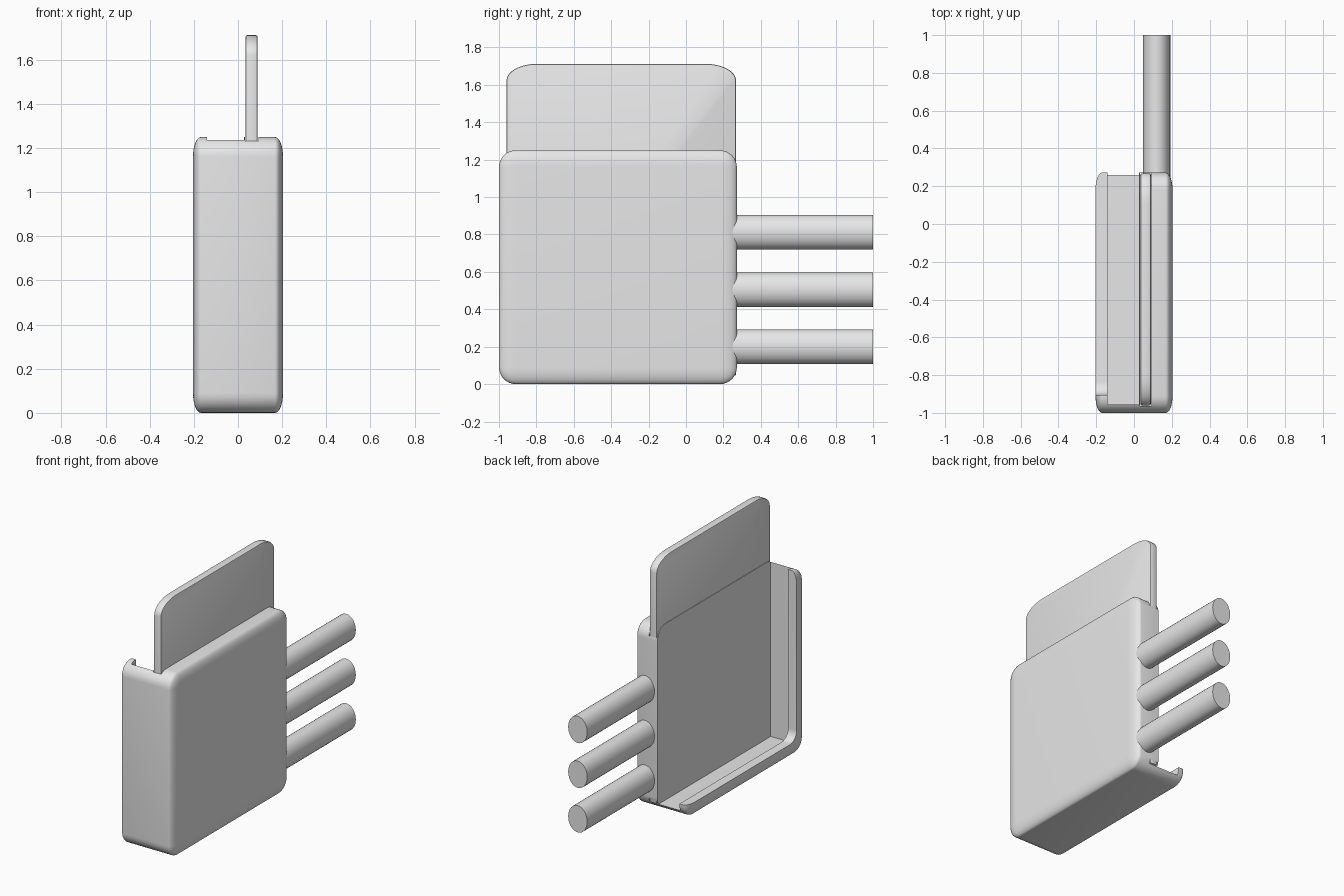
import bpy
import bmesh
import math
from mathutils import Matrix, Vector

old = bpy.data.objects.get("Cube")
if old:
    bpy.data.objects.remove(old, do_unlink=True)

grey = bpy.data.materials.new("plain grey")
grey.use_nodes = True
grey.diffuse_color = (0.8, 0.8, 0.8, 1)
grey.node_tree.nodes["Principled BSDF"].inputs["Base Color"].default_value = (0.8, 0.8, 0.8, 1)


def finish(name, bm):
    mesh = bpy.data.meshes.new(name)
    bm.to_mesh(mesh)
    bm.free()
    mesh.materials.append(grey)
    obj = bpy.data.objects.new(name, mesh)
    bpy.context.collection.objects.link(obj)
    return obj


def box(name, lo, hi, pick=None, radius=0, squash=(1, 1, 1), segments=8):
    """Box between two corners; picked edges are rounded, the radius scaled per axis."""
    bm = bmesh.new()
    lo, hi, s = Vector(lo), Vector(hi), Vector(squash)
    size = [(h - l) / k for l, h, k in zip(lo, hi, s)]
    bmesh.ops.create_cube(bm, size=1, matrix=Matrix.Diagonal((*size, 1)))
    if pick:
        edges = [e for e in bm.edges if pick(e.verts[0].co, e.verts[1].co)]
        bmesh.ops.bevel(bm, geom=edges, offset=radius, segments=segments,
                        profile=0.5, affect='EDGES', clamp_overlap=True)
    bmesh.ops.transform(bm, verts=bm.verts,
                        matrix=Matrix.Translation((lo + hi) / 2) @ Matrix.Diagonal((*s, 1)))
    return finish(name, bm)


def apply_modifiers(obj):
    graph = bpy.context.evaluated_depsgraph_get()
    mesh = bpy.data.meshes.new_from_object(obj.evaluated_get(graph))
    obj.modifiers.clear()
    obj.data = mesh


def cut(target, cutter):
    mod = target.modifiers.new("cut", 'BOOLEAN')
    mod.operation = 'DIFFERENCE'
    mod.solver = 'EXACT'
    mod.object = cutter
    apply_modifiers(target)
    bpy.data.objects.remove(cutter, do_unlink=True)


def smooth(obj):
    bpy.ops.object.select_all(action='DESELECT')
    obj.select_set(True)
    bpy.context.view_layer.objects.active = obj
    bpy.ops.object.shade_smooth_by_angle(angle=math.radians(30))


# Rounded case, hollowed from the open side, leaving a front wall and a floor
case = box("case", (-0.204, -1, 0), (0.204, 0.272, 1.25),
           lambda a, b: True, 0.09, (0.4, 1, 1))
cut(case, box("cavity", (-0.14, -0.955, 0.043), (0.027, 0.5, 1.5)))

# Opening inside the retaining lip, with a rounded lower front corner
cut(case, box("opening", (-0.4, -0.905, 0.095), (-0.135, 0.5, 1.5),
              lambda a, b: max(a.y, b.y) < 0 and max(a.z, b.z) < 0, 0.07))

# Narrow slot that holds the panel
cut(case, box("slot", (0.031, -0.963, 0.043), (0.092, 0.269, 1.5)))
smooth(case)

# Sliding panel with rounded upper corners
panel = box("sliding_panel", (0.034, -0.96, 0.045), (0.089, 0.268, 1.712),
            lambda a, b: min(a.z, b.z) > 0 and abs(a.y - b.y) < 0.01, 0.09, (1, 1.8, 1))
edge = panel.modifiers.new("soft edge", 'BEVEL')
edge.width = 0.008
edge.segments = 2
edge.limit_method = 'ANGLE'
edge.angle_limit = math.radians(50)
apply_modifiers(panel)
smooth(panel)

# Three oval rods out of the back
for label, height in (("lower", 0.2), ("middle", 0.505), ("upper", 0.812)):
    bm = bmesh.new()
    bmesh.ops.create_cone(bm, cap_ends=True, segments=32, radius1=1, radius2=1, depth=1)
    bmesh.ops.transform(bm, verts=bm.verts,
                        matrix=Matrix.Translation((0.12, 0.6, height))
                        @ Matrix.Diagonal((0.072, 0.8, 0.092, 1))
                        @ Matrix.Rotation(math.pi / 2, 4, 'X'))
    smooth(finish(label + "_rod", bm))
